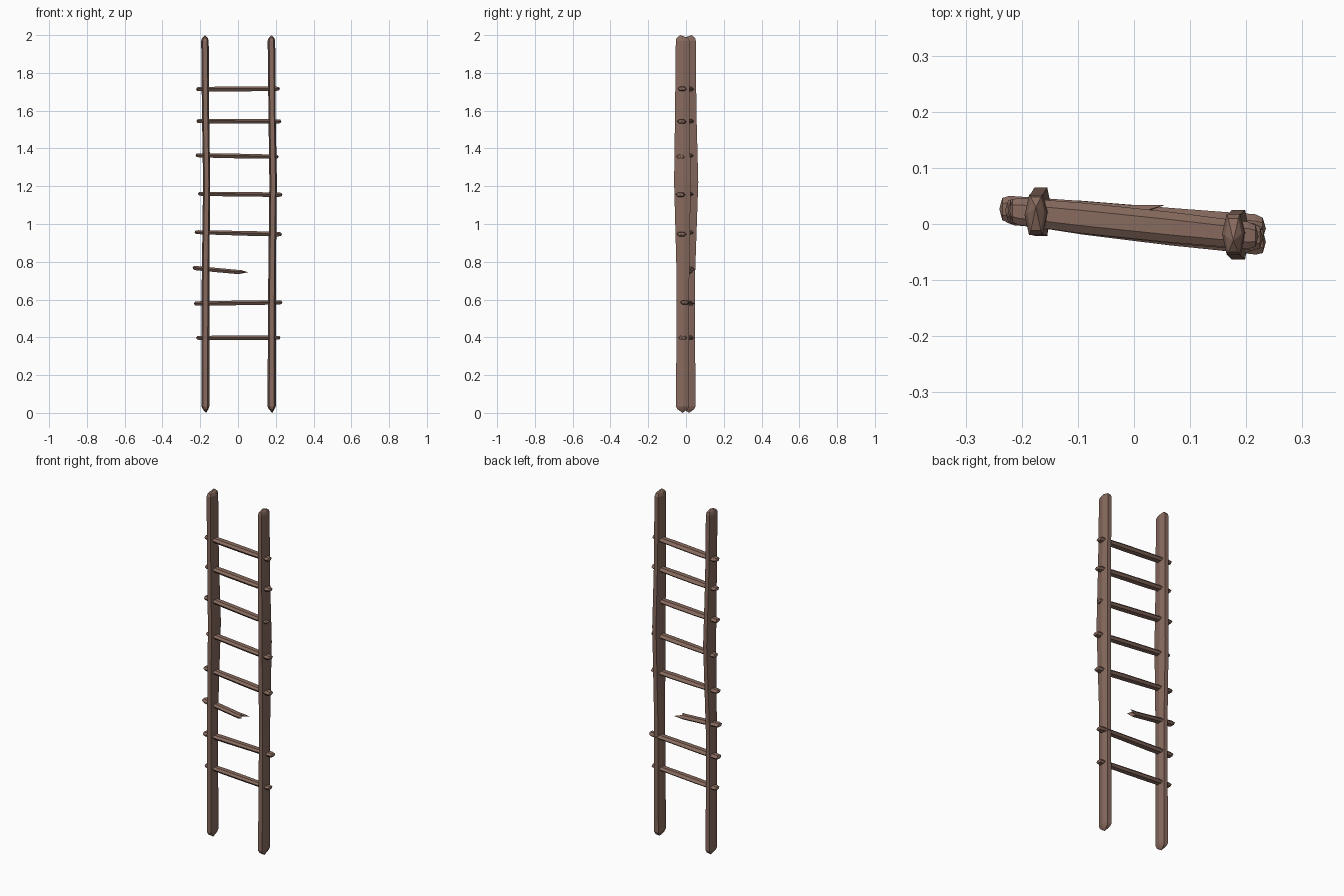
import bpy, bmesh, random
from mathutils import Vector

random.seed(4)
wood = bpy.data.materials.new("weathered brown wood")
wood.diffuse_color = (0.245, 0.145, 0.112, 1)

# Hexagonal hewn section as unit (u, v) points
HEX = [(-1, 0), (-0.6, -1), (0.6, -1), (1, 0.1), (0.6, 1), (-0.6, 1)]


def loft(name, rings, tips):
    """Skin a list of rings; each end is closed to a tip point."""
    bm = bmesh.new()
    rows = [[bm.verts.new(p) for p in r] for r in rings]
    n = len(rows[0])
    for a, b in zip(rows, rows[1:]):
        for i in range(n):
            j = (i + 1) % n
            bm.faces.new((a[i], a[j], b[j], b[i]))
    for row, tip in ((rows[0], tips[0]), (rows[-1], tips[1])):
        t = bm.verts.new(tip)
        for i in range(n):
            bm.faces.new((row[i], row[(i + 1) % n], t))
    bmesh.ops.recalc_face_normals(bm, faces=bm.faces)
    me = bpy.data.meshes.new(name)
    bm.to_mesh(me)
    bm.free()
    me.materials.append(wood)
    ob = bpy.data.objects.new(name, me)
    bpy.context.collection.objects.link(ob)
    return ob


def rail(name, stations, tip_y):
    """stations: z, centre x, centre y, half width x, half depth y"""
    rings = [[(x + u * hx, y + v * hy, z) for u, v in HEX]
             for z, x, y, hx, hy in stations]
    a, b = stations[0], stations[-1]
    return loft(name, rings, ((a[1] + 0.003, a[2], 0.0), (b[1], tip_y, 2.0)))


# Side rails, slightly bowed
rail("left_rail", [
    (0.02, -0.172, 0.016, 0.015, 0.028), (0.035, -0.173, 0.016, 0.021, 0.034),
    (0.70, -0.172, 0.014, 0.020, 0.033), (1.22, -0.166, 0.022, 0.019, 0.043),
    (1.60, -0.172, 0.018, 0.019, 0.037), (1.97, -0.175, 0.016, 0.020, 0.036),
    (1.985, -0.175, 0.018, 0.015, 0.030)], 0.03)
rail("right_rail", [
    (0.02, 0.178, -0.018, 0.015, 0.028), (0.035, 0.178, -0.018, 0.022, 0.035),
    (0.70, 0.180, -0.016, 0.020, 0.033), (1.22, 0.186, -0.019, 0.020, 0.044),
    (1.60, 0.180, -0.020, 0.019, 0.038), (1.97, 0.177, -0.018, 0.020, 0.036),
    (1.985, 0.177, -0.020, 0.015, 0.030)], -0.03)


def rung_rings(p, q, cuts, hy=0.026, hz=0.012):
    """Flattened hexagon rings along p-q; cuts are (fraction, scale)."""
    p, q = Vector(p), Vector(q)
    rings = []
    for f, s in cuts:
        c = p.lerp(q, f)
        k = s * random.uniform(0.93, 1.07)
        rings.append([c + Vector((0, v * hy * k, w * hz * k))
                      for v, w in ((-1, 0.2), (-0.55, -1), (0.55, -1),
                                   (1, -0.1), (0.5, 1), (-0.5, 1))])
    return rings


# Whole rungs: left x, left z, right x, right z, right-end y
RUNGS = [(-0.222, 0.397, 0.225, 0.398, -0.020), (-0.233, 0.579, 0.235, 0.585, -0.008),
         (-0.230, 0.957, 0.233, 0.946, -0.026), (-0.212, 1.160, 0.235, 1.155, -0.032),
         (-0.225, 1.364, 0.215, 1.356, -0.030), (-0.220, 1.545, 0.230, 1.543, -0.025),
         (-0.222, 1.714, 0.222, 1.716, -0.022)]
CUTS = [(0.012, 0.75), (0.04, 0.92), (0.3, 1.0), (0.65, 1.0), (0.96, 0.92), (0.988, 0.75)]
for i, (x0, z0, x1, z1, y1) in enumerate(RUNGS):
    p, q = (x0, 0.024, z0), (x1, y1, z1)
    loft(f"rung_{i + 1}", rung_rings(p, q, CUTS), (p, q))

# Broken rung with a splintered end
p, q = (-0.24, 0.027, 0.768), (0.02, 0.008, 0.744)
rings = rung_rings(p, q, [(0.02, 0.75), (0.07, 0.95), (0.5, 1.0), (0.92, 0.95)])
end = [v + Vector((dx, 0, 0)) for v, dx in
       zip(rings[-1], (0.035, 0.012, 0.005, 0.055, 0.012, 0.02))]
rings.append([v * 1.0 for v in end])
loft("broken_rung", rings, (p, (-0.01, 0.01, 0.746)))
